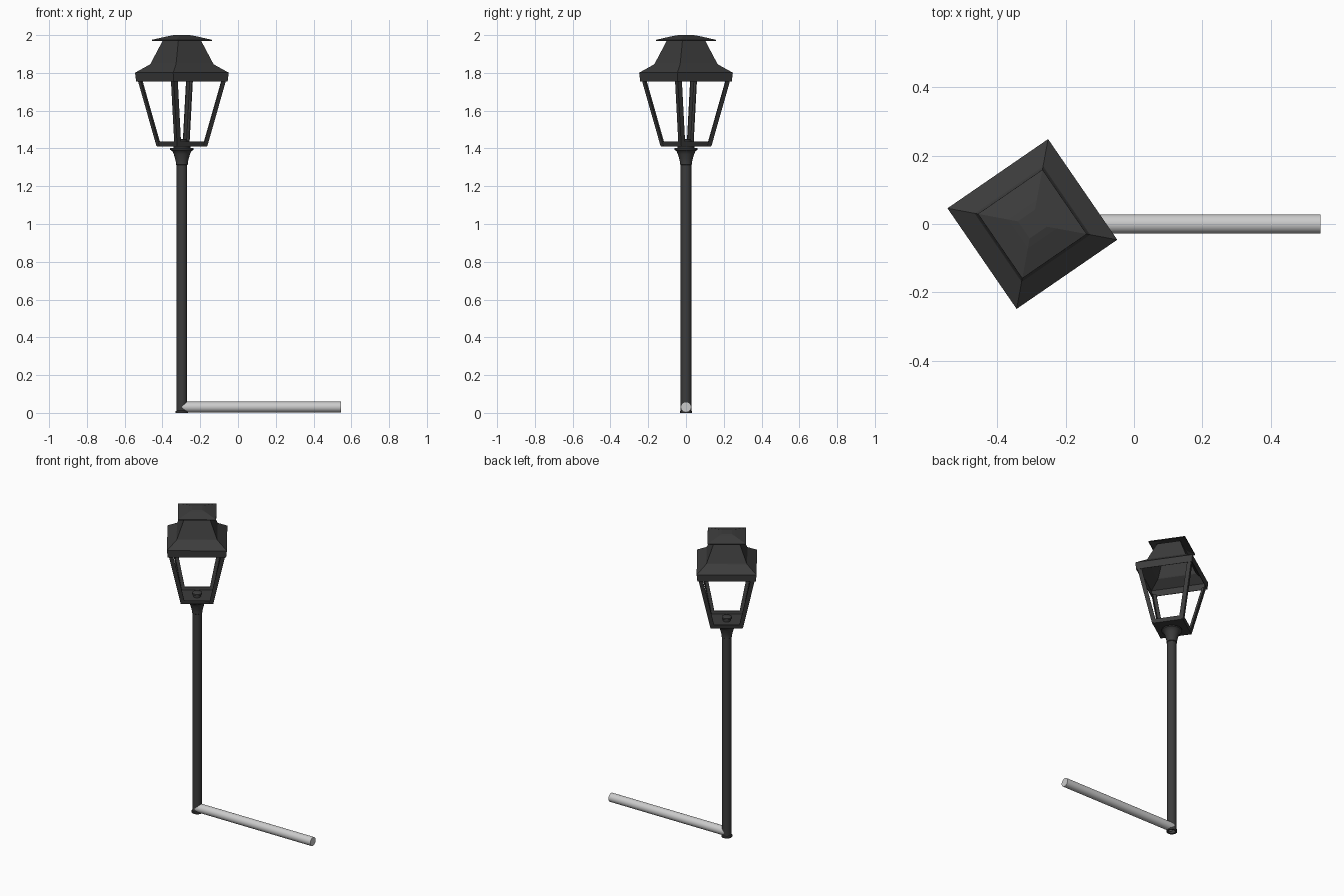
import bpy, bmesh, math
from mathutils import Matrix

if "Cube" in bpy.data.objects:
    bpy.data.objects.remove(bpy.data.objects["Cube"])

CX = -0.297                      # lamp axis
TURN = math.radians(34.5)        # lantern rotation about z
K = 1.018                        # front-view half width -> corner radius

dark = bpy.data.materials.new("dark_metal")
dark.diffuse_color = (0.045, 0.045, 0.045, 1)
dark.use_nodes = True
dark.node_tree.nodes["Principled BSDF"].inputs["Base Color"].default_value = dark.diffuse_color


def finish(bm, name, mat=dark, smooth=False):
    bmesh.ops.recalc_face_normals(bm, faces=bm.faces)
    me = bpy.data.meshes.new(name)
    bm.to_mesh(me)
    bm.free()
    ob = bpy.data.objects.new(name, me)
    bpy.context.collection.objects.link(ob)
    if mat:
        me.materials.append(mat)
    if smooth:
        bpy.context.view_layer.objects.active = ob
        ob.select_set(True)
        bpy.ops.object.shade_smooth_by_angle(angle=math.radians(35))
        ob.select_set(False)
    return ob


def loft(bm, rings, closed=False):
    n = len(rings[0])
    vs = [[bm.verts.new(p) for p in r] for r in rings]
    pairs = list(zip(vs, vs[1:])) + ([(vs[-1], vs[0])] if closed else [])
    for a, b in pairs:
        for i in range(n):
            bm.faces.new((a[i], a[(i + 1) % n], b[(i + 1) % n], b[i]))
    return vs


def turned(name, profile, sides, bottom=False, top=False, shell=0, closed=False):
    """Stack of regular polygons (radius, z) around the lamp axis."""
    a0 = TURN + math.pi / 4 if sides == 4 else 0
    rings = [[(CX + r * math.cos(a0 + 2 * math.pi * i / sides),
               r * math.sin(a0 + 2 * math.pi * i / sides), z)
              for i in range(sides)] for r, z in profile]
    bm = bmesh.new()
    vs = loft(bm, rings, closed)
    if bottom:
        bm.faces.new(vs[0])
    if top:
        bm.faces.new(vs[-1])
    ob = finish(bm, name, smooth=sides > 4)
    if shell:
        m = ob.modifiers.new("thickness", 'SOLIDIFY')
        m.thickness = shell
        m.offset = 0
    return ob


# pole: hollow tube with a small foot ring and a flared collar
turned("pole", [(0.022, 0), (0.028, 0), (0.028, 1.33), (0.022, 1.33)], 32, closed=True)
turned("foot_ring", [(0.022, 0), (0.033, 0), (0.033, 0.009), (0.028, 0.012)], 32)
turned("collar", [(0.028, 1.312), (0.032, 1.315), (0.032, 1.328), (0.036, 1.345),
                  (0.043, 1.37), (0.050, 1.385), (0.062, 1.393), (0.062, 1.401),
                  (0.045, 1.403), (0.045, 1.415)], 32, bottom=True, top=True)

# lantern tray and burner
turned("lantern_tray", [(0.135, 1.411), (0.142, 1.436), (0.135, 1.436), (0.130, 1.418)],
       4, bottom=True, top=True)
turned("burner", [(0.022, 1.416), (0.022, 1.432), (0.030, 1.434), (0.030, 1.444),
                  (0.022, 1.449)], 20, bottom=True, top=True)

# four angle-section corner bars
def angle_section(h, z, w=0.026, t=0.006):
    return [(h, h, z), (h - w, h, z), (h - w, h - t, z),
            (h - t, h - t, z), (h - t, h - w, z), (h, h - w, z)]

for k in range(4):
    bm = bmesh.new()
    vs = loft(bm, [angle_section(0.097, 1.413), angle_section(0.169, 1.765)])
    bm.faces.new(vs[0])
    bm.faces.new(vs[1])
    bm.transform(Matrix.Translation((CX, 0, 0)) @ Matrix.Rotation(TURN + k * math.pi / 2, 4, 'Z'))
    finish(bm, f"corner_bar_{k + 1}")

# hollow roof and vent cap
turned("roof", [(0.240 * K, 1.755), (0.246 * K, 1.80), (0.168 * K, 1.843),
                (0.164 * K, 1.848), (0.099 * K, 1.971)], 4, shell=0.004)
turned("vent_cap", [(0.157 * K, 1.969), (0.157 * K, 1.974), (0.070 * K, 1.993),
                    (0.042 * K, 1.998)], 4, top=True, shell=0.004)

# horizontal pipe
bm = bmesh.new()
bmesh.ops.create_cone(bm, cap_ends=True, segments=32, radius1=0.028, radius2=0.028, depth=0.842)
bm.transform(Matrix.Translation((0.124, 0, 0.031)) @ Matrix.Rotation(math.pi / 2, 4, 'Y'))
finish(bm, "ground_pipe", mat=None, smooth=True)
